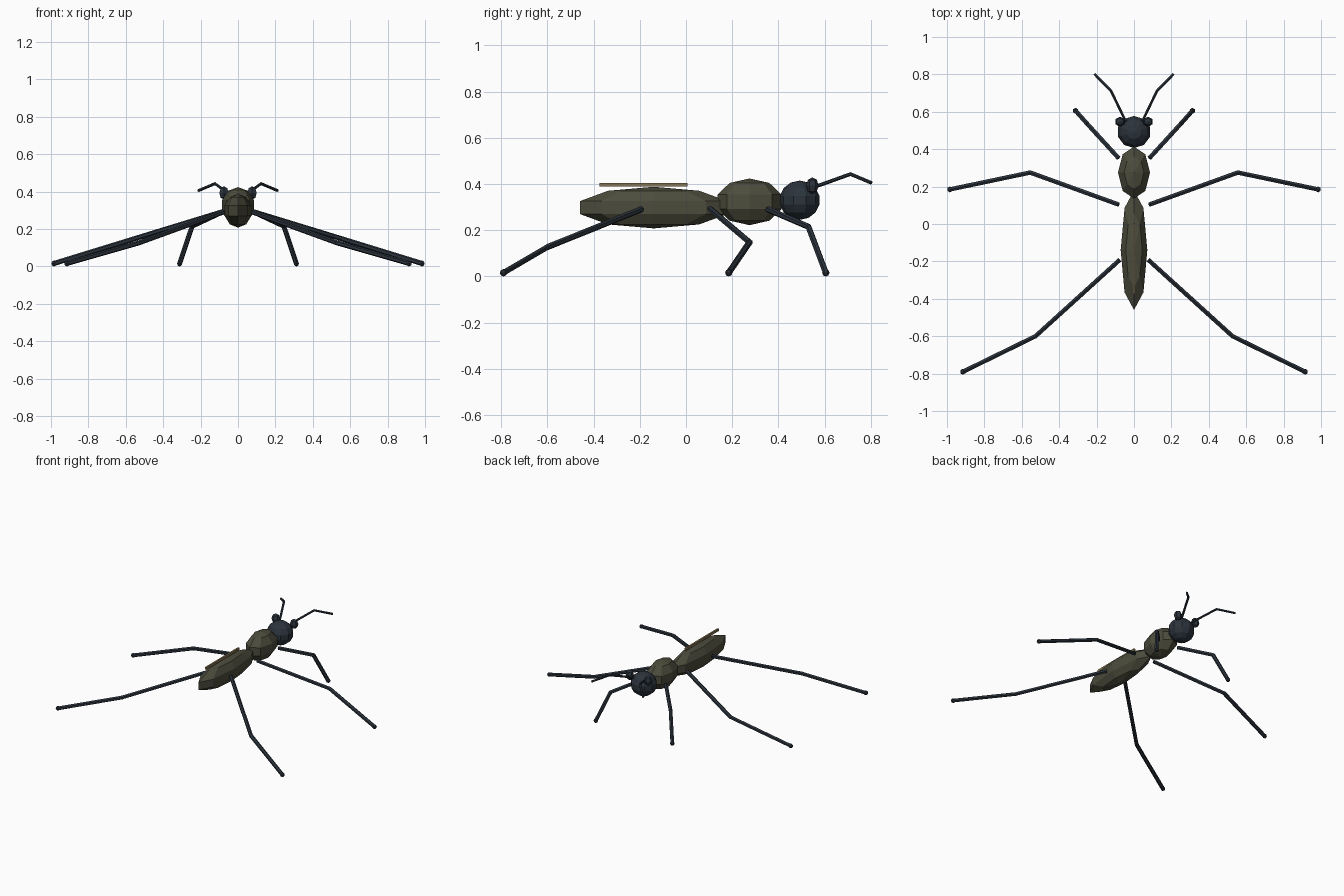
import bpy
import bmesh
from mathutils import Vector, Matrix

if "Cube" in bpy.data.objects:
    bpy.data.objects.remove(bpy.data.objects["Cube"])


def material(name, rgb):
    m = bpy.data.materials.new(name)
    m.diffuse_color = (*rgb, 1)
    m.use_nodes = True
    m.node_tree.nodes["Principled BSDF"].inputs["Base Color"].default_value = m.diffuse_color
    return m


OLIVE = material("olive shell", (0.072, 0.072, 0.046))
SLATE = material("dark slate", (0.024, 0.033, 0.045))
TAN = material("tan wing", (0.25, 0.18, 0.09))


def finish(name, bm, mat):
    bmesh.ops.recalc_face_normals(bm, faces=bm.faces)
    mesh = bpy.data.meshes.new(name)
    bm.to_mesh(mesh)
    bm.free()
    mesh.materials.append(mat)
    ob = bpy.data.objects.new(name, mesh)
    bpy.context.collection.objects.link(ob)
    return ob


def ellipsoid(name, centre, radii, segments, rings, mat):
    bm = bmesh.new()
    bmesh.ops.create_uvsphere(
        bm, u_segments=segments, v_segments=rings, radius=1,
        matrix=Matrix.Translation(centre) @ Matrix.Diagonal((*radii, 1)))
    return finish(name, bm, mat)


def limb(name, points, radius, mat, foot=0):
    """Straight six-sided rods joined end to end, with an optional foot ball."""
    bm = bmesh.new()
    points = [Vector(p) for p in points]
    for a, b in zip(points, points[1:]):
        d = b - a
        place = (Matrix.Translation((a + b) / 2)
                 @ d.to_track_quat('Z', 'Y').to_matrix().to_4x4())
        bmesh.ops.create_cone(bm, cap_ends=True, segments=6, radius1=radius,
                              radius2=radius, depth=d.length + radius * 0.5,
                              matrix=place)
    if foot:
        bmesh.ops.create_uvsphere(bm, u_segments=6, v_segments=4, radius=foot,
                                  matrix=Matrix.Translation(points[-1]))
    return finish(name, bm, mat)


# Body
ellipsoid("abdomen", (0, -0.14, 0.298), (0.075, 0.336, 0.09), 8, 5, OLIVE)
ellipsoid("thorax", (0, 0.275, 0.323), (0.09, 0.146, 0.101), 8, 5, OLIVE)
ellipsoid("head", (0, 0.492, 0.33), (0.092, 0.088, 0.085), 10, 7, SLATE)

# Folded wing strip along the back
bm = bmesh.new()
bmesh.ops.create_cube(bm, size=1, matrix=Matrix.Translation((0, -0.184, 0.397))
                      @ Matrix.Diagonal((0.012, 0.38, 0.017, 1)))
finish("wing_strip", bm, TAN)

# Paired parts
LEGS = {
    "front_leg": [(0.085, 0.355, 0.29), (0.245, 0.53, 0.215), (0.312, 0.605, 0.016)],
    "middle_leg": [(0.085, 0.105, 0.292), (0.555, 0.275, 0.148), (0.984, 0.185, 0.016)],
    "hind_leg": [(0.08, -0.195, 0.29), (0.527, -0.6, 0.127), (0.915, -0.79, 0.016)],
}
ANTENNA = [(0.045, 0.55, 0.385), (0.123, 0.712, 0.443), (0.21, 0.8, 0.406)]

for side, s in (("right", 1), ("left", -1)):
    def flip(pts):
        return [(s * x, y, z) for x, y, z in pts]
    for name, pts in LEGS.items():
        limb(f"{name}_{side}", flip(pts), 0.0135, SLATE, 0.016)
    limb(f"antenna_{side}", flip(ANTENNA), 0.008, SLATE)
    ellipsoid(f"eye_{side}", (s * 0.075, 0.547, 0.393), (0.029, 0.027, 0.036), 6, 4, SLATE)
